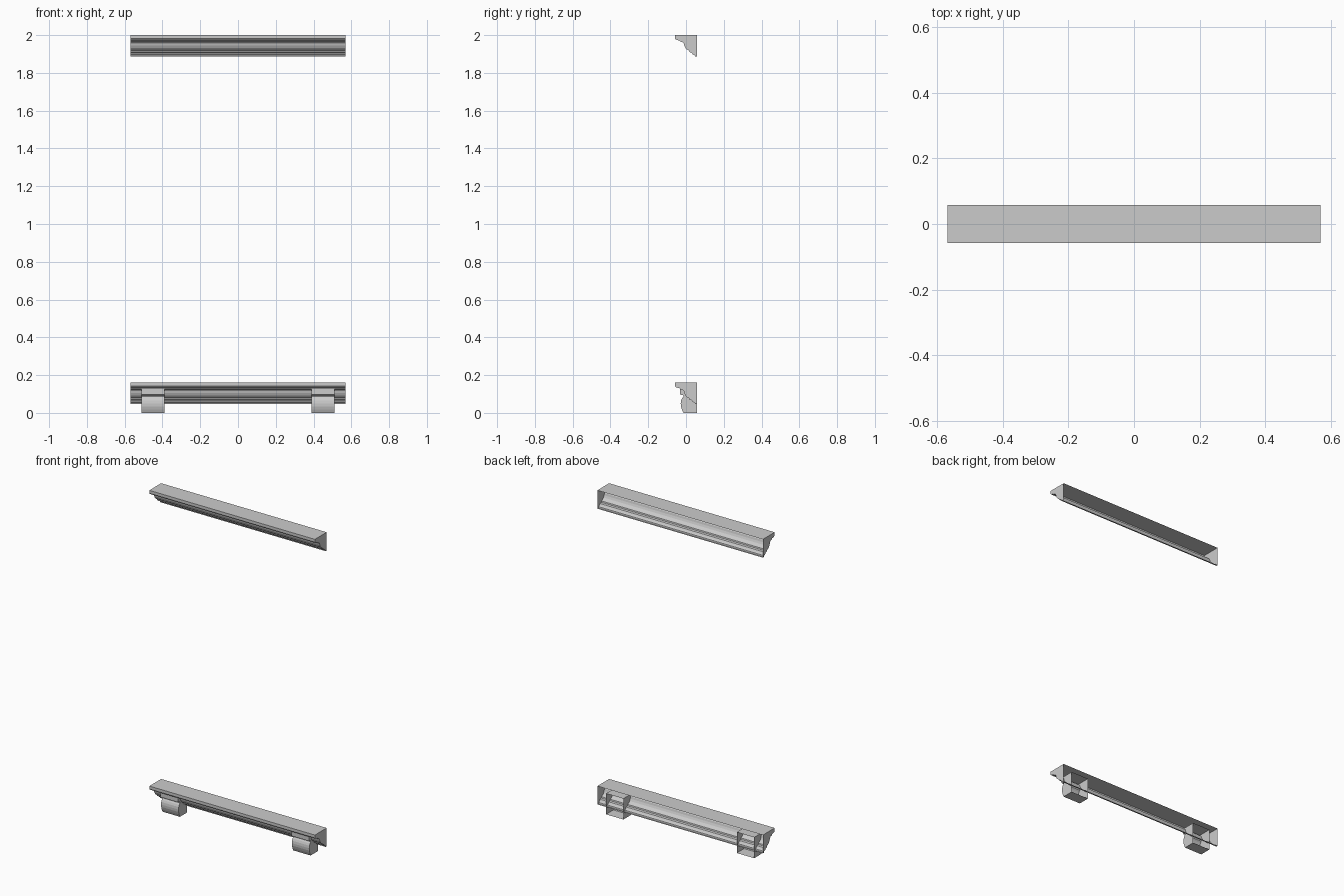
import bpy, bmesh

if "Cube" in bpy.data.objects:
    bpy.data.objects.remove(bpy.data.objects["Cube"])

grey = bpy.data.materials.new("stone_grey")
grey.use_nodes = True
grey.diffuse_color = (0.6, 0.6, 0.6, 1)
grey.node_tree.nodes["Principled BSDF"].inputs["Base Color"].default_value = (0.6, 0.6, 0.6, 1)


def moulding(name, profile, x0, x1, z):
    """Sweep a (y, z) profile along x, cap both ends, leave the wall side open."""
    bm = bmesh.new()
    ends = [[bm.verts.new((x, y, z + h)) for y, h in profile] for x in (x0, x1)]
    for i in range(len(profile) - 1):
        bm.faces.new((ends[0][i], ends[0][i + 1], ends[1][i + 1], ends[1][i]))
    bm.faces.new(ends[0][::-1])
    bm.faces.new(ends[1])
    bmesh.ops.recalc_face_normals(bm, faces=bm.faces)
    mesh = bpy.data.meshes.new(name)
    bm.to_mesh(mesh)
    bm.free()
    mesh.materials.append(grey)
    obj = bpy.data.objects.new(name, mesh)
    bpy.context.collection.objects.link(obj)


# Cornice profile, measured down from its top
cornice = [(0.058, 0), (-0.058, 0), (-0.058, -0.018), (-0.053, -0.024), (-0.045, -0.027),
           (-0.034, -0.028), (-0.032, -0.034), (-0.018, -0.037), (-0.012, -0.044),
           (-0.009, -0.056), (-0.003, -0.068), (0.006, -0.077), (0.016, -0.082),
           (0.018, -0.09), (0.03, -0.093), (0.036, -0.102), (0.046, -0.106),
           (0.048, -0.114), (0.058, -0.114)]
# Bracket profile, measured up from its foot
bracket = [(0.058, 0.13), (-0.032, 0.13), (-0.032, 0.097), (-0.014, 0.093), (-0.014, 0.086),
           (-0.021, 0.077), (-0.026, 0.065), (-0.028, 0.05), (-0.027, 0.035),
           (-0.022, 0.018), (-0.014, 0), (0.058, 0)]

moulding("upper_cornice", cornice, -0.57, 0.57, 2.0)
moulding("lower_cornice", cornice, -0.57, 0.57, 0.16)
for name, x in (("right_bracket", -0.45), ("left_bracket", 0.45)):
    moulding(name, bracket, x - 0.06, x + 0.06, 0)
